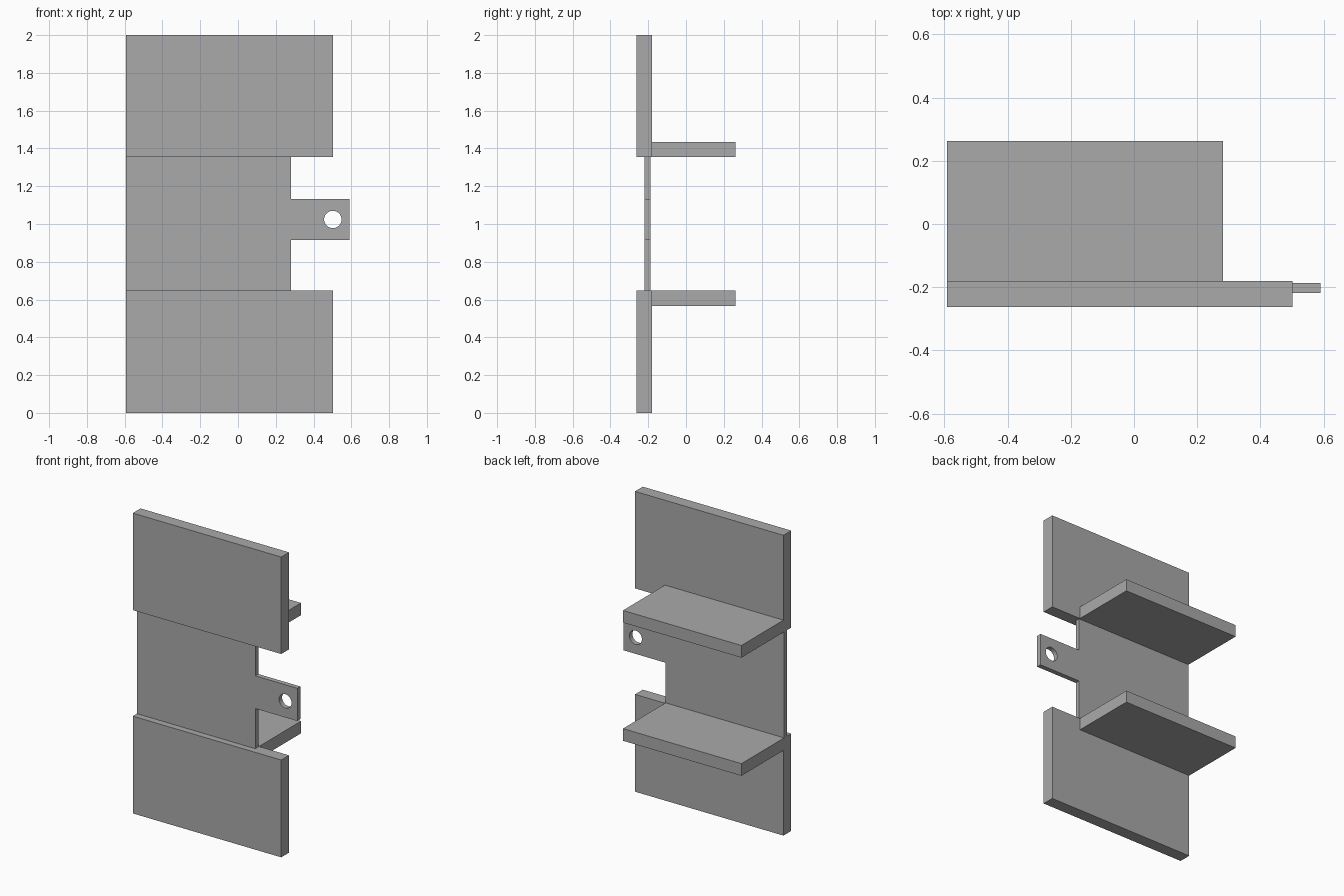
import bpy, bmesh
from math import pi, radians
from mathutils import Vector

cube = bpy.data.objects.get("Cube")
if cube:
    bpy.data.objects.remove(cube, do_unlink=True)

# Single plain grey
grey = bpy.data.materials.new("plain grey")
grey.use_nodes = True
color = (0.40, 0.40, 0.40, 1)
grey.diffuse_color = color
grey.node_tree.nodes["Principled BSDF"].inputs["Base Color"].default_value = color

LEFT, WEB_RIGHT, PLATE_RIGHT, TAB_RIGHT = -0.592, 0.281, 0.502, 0.59
FRONT, PLATE_BACK, BACK = -0.262, -0.18, 0.262
WEB_FRONT, WEB_BACK = -0.219, -0.187
LOW, HIGH, TOP = 0.648, 1.354, 2.0
TAB_LOW, TAB_HIGH = 0.915, 1.133
SHELF = 0.081


def extrude_profile(name, outline, y0, y1):
    """Extrude an (x, z) outline from y0 to y1."""
    bm = bmesh.new()
    face = bm.faces.new([bm.verts.new((x, y0, z)) for x, z in outline])
    ext = bmesh.ops.extrude_face_region(bm, geom=[face])
    verts = [v for v in ext["geom"] if isinstance(v, bmesh.types.BMVert)]
    bmesh.ops.translate(bm, verts=verts, vec=Vector((0, y1 - y0, 0)))
    bmesh.ops.recalc_face_normals(bm, faces=bm.faces)
    mesh = bpy.data.meshes.new(name)
    bm.to_mesh(mesh)
    bm.free()
    mesh.materials.append(grey)
    obj = bpy.data.objects.new(name, mesh)
    bpy.context.collection.objects.link(obj)
    return obj


def box(name, x0, x1, y0, y1, z0, z1):
    return extrude_profile(name, [(x0, z0), (x1, z0), (x1, z1), (x0, z1)], y0, y1)


# Thick front plates
box("lower_plate", LEFT, PLATE_RIGHT, FRONT, PLATE_BACK, 0, LOW)
box("upper_plate", LEFT, PLATE_RIGHT, FRONT, PLATE_BACK, HIGH, TOP)

# Shelves reaching to the back
box("lower_shelf", LEFT, WEB_RIGHT, PLATE_BACK, BACK, LOW - SHELF, LOW)
box("upper_shelf", LEFT, WEB_RIGHT, PLATE_BACK, BACK, HIGH, HIGH + SHELF)

# Thin web with side tab
web = extrude_profile("web_with_tab", [
    (LEFT, LOW), (WEB_RIGHT, LOW), (WEB_RIGHT, TAB_LOW), (TAB_RIGHT, TAB_LOW),
    (TAB_RIGHT, TAB_HIGH), (WEB_RIGHT, TAB_HIGH), (WEB_RIGHT, HIGH), (LEFT, HIGH),
], WEB_FRONT, WEB_BACK)

# Round hole through the tab
bpy.ops.mesh.primitive_cylinder_add(
    vertices=48, radius=0.046, depth=0.2, rotation=(pi / 2, 0, 0),
    location=(PLATE_RIGHT, (WEB_FRONT + WEB_BACK) / 2, (TAB_LOW + TAB_HIGH) / 2))
cutter = bpy.context.object
cutter.name = "hole_cutter"
cutter.hide_render = True
cutter.data.materials.append(grey)
cut = web.modifiers.new("hole", "BOOLEAN")
cut.operation = "DIFFERENCE"
cut.solver = "EXACT"
cut.object = cutter

bpy.ops.object.select_all(action="DESELECT")
web.select_set(True)
bpy.context.view_layer.objects.active = web
bpy.ops.object.modifier_apply(modifier=cut.name)
bpy.data.objects.remove(cutter, do_unlink=True)
bpy.ops.object.shade_smooth_by_angle(angle=radians(30))
